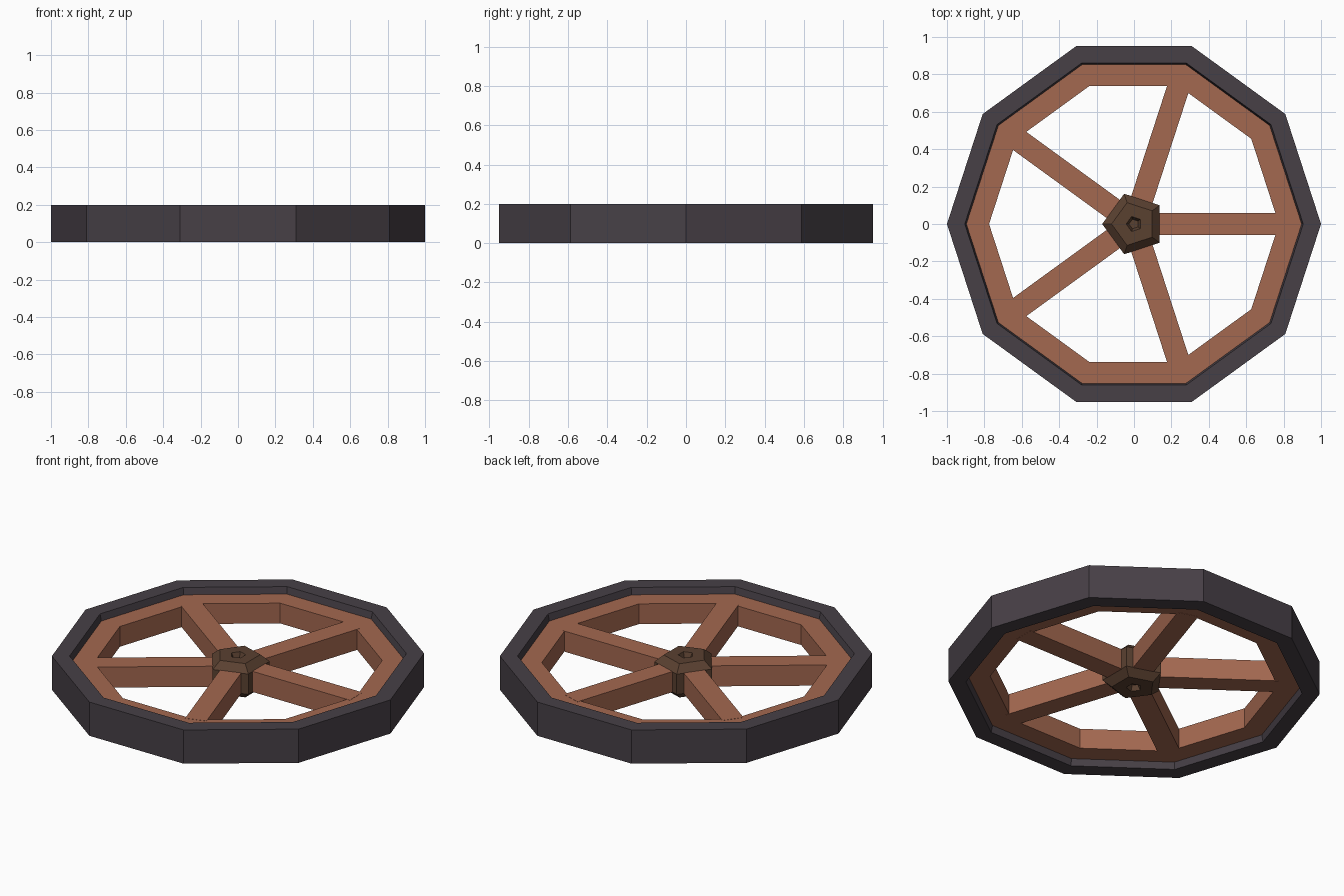
import bpy, bmesh
from math import cos, sin, tau, pi
from mathutils import Matrix

cube = bpy.data.objects.get("Cube")
if cube:
    bpy.data.objects.remove(cube, do_unlink=True)


def material(name, rgb):
    mat = bpy.data.materials.new(name)
    mat.use_nodes = True
    mat.diffuse_color = (*rgb, 1)
    mat.node_tree.nodes["Principled BSDF"].inputs["Base Color"].default_value = (*rgb, 1)
    return mat


def finish(name, bm, mat):
    bmesh.ops.recalc_face_normals(bm, faces=bm.faces)
    mesh = bpy.data.meshes.new(name)
    bm.to_mesh(mesh)
    bm.free()
    mesh.materials.append(mat)
    obj = bpy.data.objects.new(name, mesh)
    bpy.context.collection.objects.link(obj)
    return obj


def turned(name, profile, sides, start, mat, ring):
    """Sweep (radius, z) points round z; a ring closes on itself, a solid gets end caps."""
    bm = bmesh.new()
    loops = []
    for r, z in profile:
        angles = [start + tau * i / sides for i in range(sides)]
        loops.append([bm.verts.new((r * cos(a), r * sin(a), z)) for a in angles])
    pairs = list(zip(loops, loops[1:]))
    if ring:
        pairs.append((loops[-1], loops[0]))
    else:
        bm.faces.new(loops[0])
        bm.faces.new(loops[-1])
    for low, high in pairs:
        for i in range(sides):
            j = (i + 1) % sides
            bm.faces.new((low[i], low[j], high[j], high[i]))
    return finish(name, bm, mat)


rubber = material("dark rubber", (0.063, 0.051, 0.062))
wood = material("warm wood", (0.37, 0.138, 0.080))
dark_wood = material("dark wood", (0.102, 0.052, 0.030))

MID = 0.1  # height of the wheel's middle plane


def mirrored(half):
    """Complete a profile by mirroring its upper half about the middle plane."""
    return [(r, 2 * MID - z) for r, z in reversed(half)] + half


# Ten-sided tyre with a lip standing proud of the rim
turned("tyre", mirrored([(1.0, 0.2), (0.905, 0.2), (0.895, 0.155)])[3:]
       + [(0.895, 0.045), (0.905, 0.0), (1.0, 0.0)], 10, 0, rubber, True)

# Wooden rim
turned("rim", [(0.897, 0.04), (0.897, 0.16), (0.775, 0.16), (0.775, 0.04)],
       10, 0, wood, True)

# Five spokes, one from each face of the hub
for k in range(5):
    bm = bmesh.new()
    bmesh.ops.create_cube(bm, size=1)
    place = (Matrix.Rotation(tau * k / 5, 4, "Z")
             @ Matrix.Translation((0.44, 0, MID))
             @ Matrix.Diagonal((0.67, 0.12, 0.122, 1)))
    bm.transform(place)
    finish(f"spoke_{k + 1}", bm, wood)

# Five-sided hub with sloped ends and a blind axle recess on both sides
turned("hub", mirrored([(0.17, 0.16), (0.12, 0.2), (0.042, 0.2), (0.027, 0.17)]),
       5, pi, dark_wood, False)
